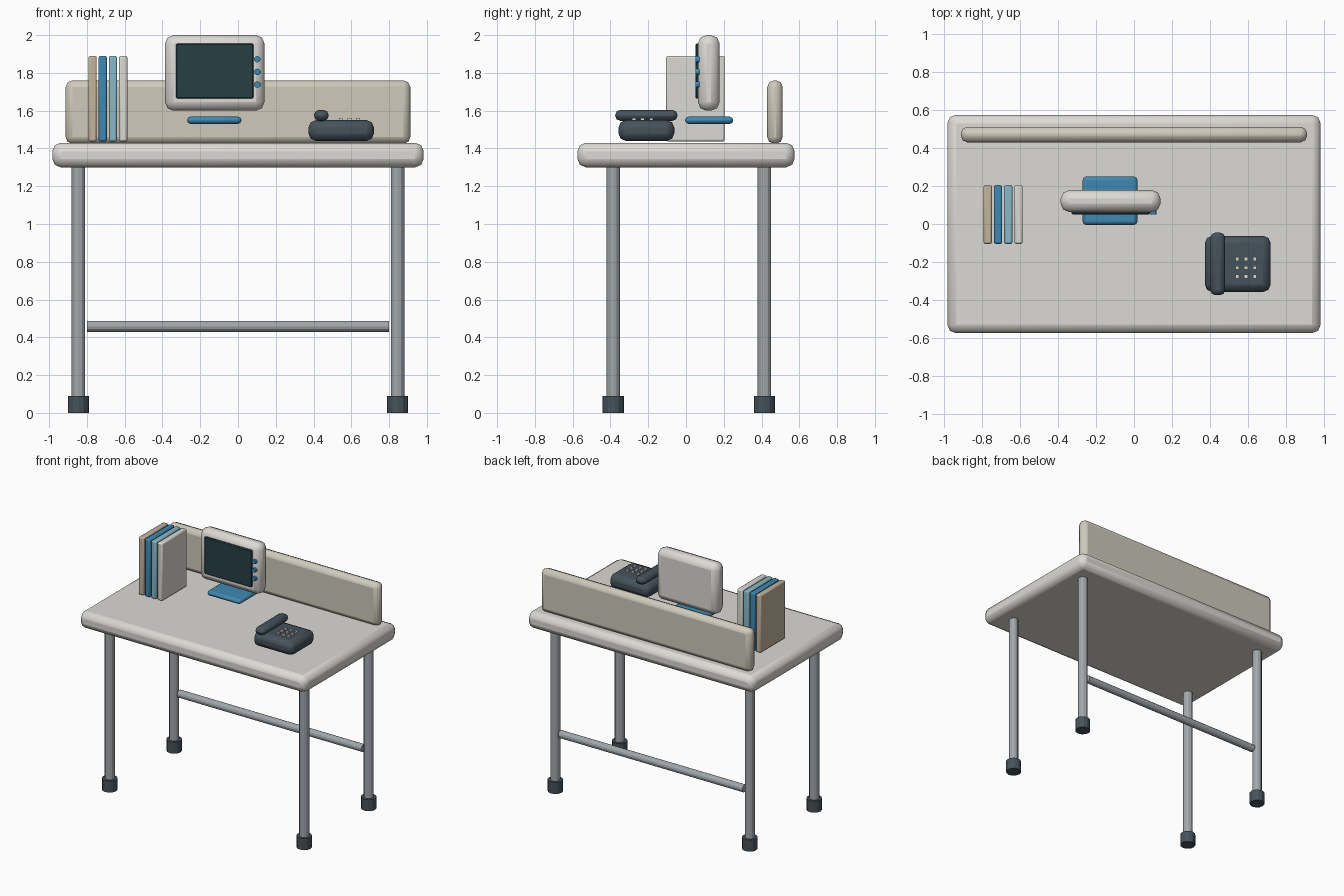
import bpy, math

if "Cube" in bpy.data.objects:
    bpy.data.objects.remove(bpy.data.objects["Cube"])

def material(name, rgb):
    m = bpy.data.materials.new(name)
    m.diffuse_color = (*rgb, 1)
    m.use_nodes = True
    m.node_tree.nodes["Principled BSDF"].inputs["Base Color"].default_value = m.diffuse_color
    return m

white = material("off_white", (0.72, 0.70, 0.66))
beige = material("beige", (0.62, 0.59, 0.50))
steel = material("steel", (0.36, 0.39, 0.41))
dark = material("charcoal", (0.06, 0.085, 0.105))
glass = material("screen_glass", (0.02, 0.05, 0.06))
blue = material("blue", (0.05, 0.25, 0.45))
pale_blue = material("pale_blue", (0.25, 0.48, 0.58))
tan = material("tan", (0.55, 0.46, 0.34))

def box(name, x, y, z, mat, bevel=0, segments=2):
    """Box given as (min, max) ranges, with optional rounded edges."""
    bpy.ops.mesh.primitive_cube_add(
        size=1, location=[(a + b) / 2 for a, b in (x, y, z)])
    ob = bpy.context.object
    ob.name = name
    ob.scale = [b - a for a, b in (x, y, z)]
    bpy.ops.object.transform_apply(location=False, rotation=False, scale=True)
    ob.data.materials.append(mat)
    if bevel:
        mod = ob.modifiers.new("rounded_edges", 'BEVEL')
        mod.width = bevel
        mod.segments = segments
        bpy.ops.object.shade_smooth_by_angle(angle=math.radians(35))
    return ob

def rod(name, center, radius, length, mat, axis='z', sides=12):
    rot = {'x': (0, math.pi / 2, 0), 'y': (math.pi / 2, 0, 0), 'z': (0, 0, 0)}[axis]
    bpy.ops.mesh.primitive_cylinder_add(
        vertices=sides, radius=radius, depth=length, location=center, rotation=rot)
    ob = bpy.context.object
    ob.name = name
    ob.data.materials.append(mat)
    return ob

# Desk: top, back panel, four legs with feet, rear stretcher
box("desktop", (-0.983, 0.983), (-0.575, 0.575), (1.30, 1.43), white, 0.045)
box("back_panel", (-0.912, 0.912), (0.43, 0.512), (1.425, 1.76), beige, 0.035)
for side, x in (("left", -0.845), ("right", 0.845)):
    for end, y in (("front", -0.385), ("rear", 0.415)):
        rod(f"{end}_{side}_leg", (x, y, 0.68), 0.036, 1.26, steel)
        rod(f"{end}_{side}_foot", (x, y, 0.045), 0.056, 0.09, dark)
rod("rear_stretcher", (0, 0.415, 0.458), 0.029, 1.60, steel, 'x')

# Monitor with screen, buttons and base plate
box("monitor_case", (-0.386, 0.14), (0.063, 0.178), (1.60, 2.0), white, 0.045)
box("monitor_screen", (-0.328, 0.083), (0.049, 0.075), (1.665, 1.955), glass, 0.006, 1)
for i, z in enumerate((1.738, 1.805, 1.872)):
    rod(f"monitor_button_{i + 1}", (0.102, 0.06, z), 0.017, 0.022, blue, 'y')
box("monitor_base", (-0.27, 0.018), (-0.005, 0.25), (1.53, 1.568), blue, 0.018)

# Row of standing books
for i, mat in enumerate((tan, blue, pale_blue, white)):
    x = -0.77 + 0.054 * i
    box(f"book_{i + 1}", (x - 0.022, x + 0.022), (-0.105, 0.205), (1.437, 1.89), mat, 0.01)

# Telephone with handset and a 3 x 3 keypad
box("phone_body", (0.373, 0.72), (-0.358, -0.062), (1.44, 1.55), dark, 0.04)
box("phone_handset", (0.402, 0.48), (-0.375, -0.045), (1.546, 1.604), dark, 0.027)
for i in range(3):
    for j in range(3):
        x, y = 0.544 + 0.046 * i, -0.276 + 0.046 * j
        box(f"phone_key_{i}_{j}", (x - 0.01, x + 0.01), (y - 0.01, y + 0.01),
            (1.54, 1.561), white)
